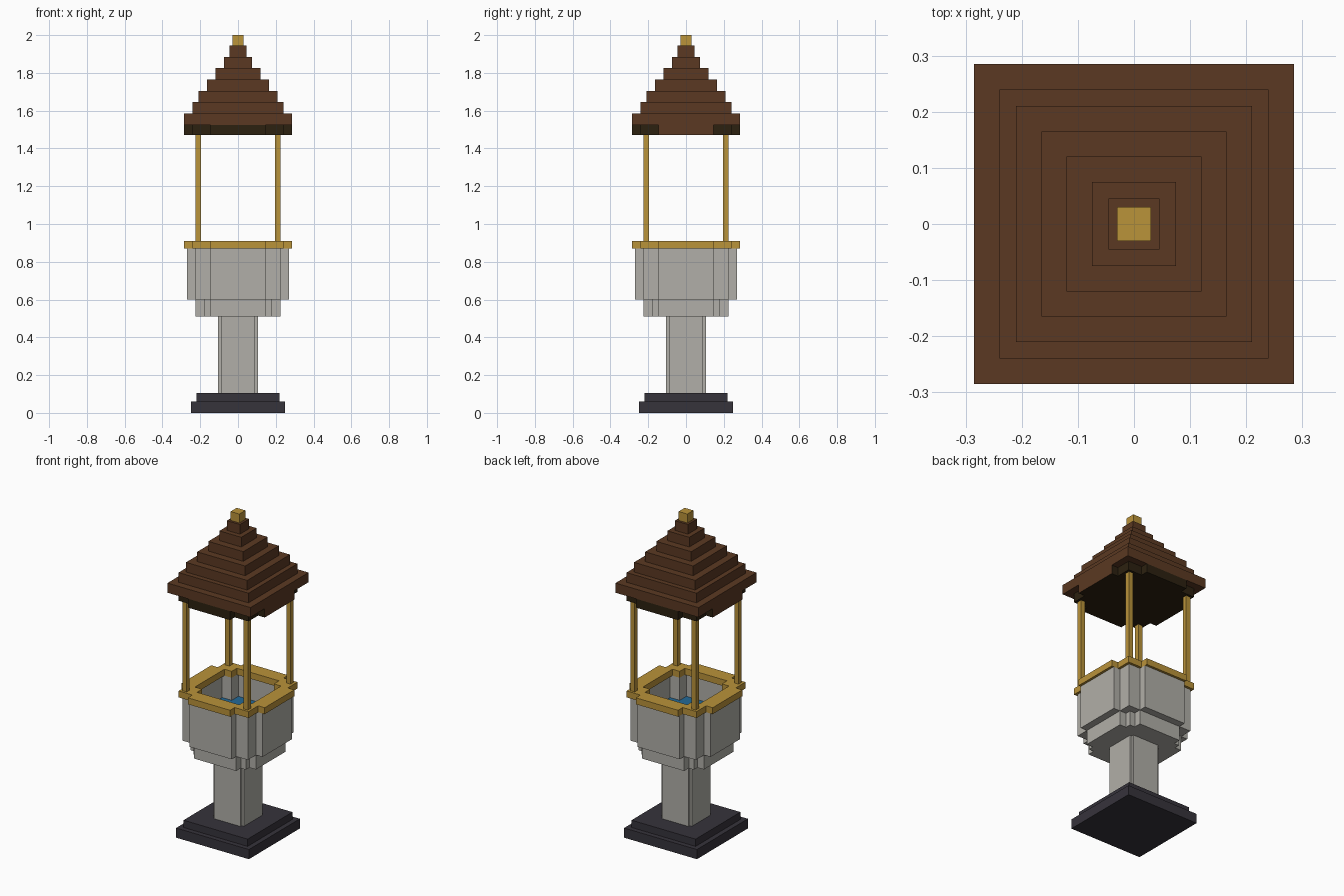
import bpy
import bmesh
from mathutils import Matrix

cube = bpy.data.objects.get("Cube")
if cube:
    bpy.data.objects.remove(cube, do_unlink=True)


def material(name, srgb):
    lin = [((v / 255 + 0.055) / 1.055) ** 2.4 for v in srgb] + [1.0]
    m = bpy.data.materials.new(name)
    m.use_nodes = True
    m.diffuse_color = lin
    m.node_tree.nodes["Principled BSDF"].inputs["Base Color"].default_value = lin
    return m


STONE = material("grey stone", (177, 175, 168))
SLATE = material("dark slate", (54, 51, 59))
GOLD = material("golden wood", (186, 147, 58))
BROWN = material("brown shingle", (91, 57, 34))
DARK = material("dark timber", (44, 33, 16))
WATER = material("blue water", (35, 105, 150))


def finish(name, bm, *mats):
    bmesh.ops.recalc_face_normals(bm, faces=bm.faces)
    mesh = bpy.data.meshes.new(name)
    bm.to_mesh(mesh)
    bm.free()
    for m in mats:
        mesh.materials.append(m)
    obj = bpy.data.objects.new(name, mesh)
    bpy.context.collection.objects.link(obj)
    return obj


def add_box(bm, x0, x1, y0, y1, z0, z1):
    mat = Matrix.Translation(((x0 + x1) / 2, (y0 + y1) / 2, (z0 + z1) / 2))
    mat = mat @ Matrix.Diagonal((x1 - x0, y1 - y0, z1 - z0, 1))
    bmesh.ops.create_cube(bm, size=1, matrix=mat)


def slab(name, half, z0, z1, mat):
    """Square slab centred on the axis."""
    bm = bmesh.new()
    add_box(bm, -half, half, -half, half, z0, z1)
    return finish(name, bm, mat)


def stepped_block(name, reach, arm, corner, z0, z1, *mats):
    """Solid with four flat arms and square stepped corners."""
    quarter = [(reach, -arm), (reach, arm)]
    if corner > arm:
        quarter += [(corner, arm), (corner, corner), (arm, corner)]
    else:
        quarter += [(arm, arm)]
    points = []
    for _ in range(4):
        points += quarter
        quarter = [(-y, x) for x, y in quarter]
    bm = bmesh.new()
    base = bm.faces.new([bm.verts.new((x, y, z0)) for x, y in points])
    top = bmesh.ops.extrude_face_region(bm, geom=[base])["geom"]
    bmesh.ops.translate(bm, vec=(0, 0, z1 - z0),
                        verts=[v for v in top if isinstance(v, bmesh.types.BMVert)])
    return finish(name, bm, *mats)


def stepped_ring(name, outer, inner, arm, corner, z0, z1, mat):
    """Open wall of four side slabs joined by four corner blocks."""
    bm = bmesh.new()
    for s in (-1, 1):
        lo, hi = sorted((s * inner, s * outer))
        add_box(bm, lo, hi, -arm, arm, z0, z1)
        add_box(bm, -arm, arm, lo, hi, z0, z1)
        for t in (-1, 1):
            add_box(bm, *sorted((s * arm, s * corner)),
                    *sorted((t * arm, t * corner)), z0, z1)
    return finish(name, bm, mat)


# Plinth and stem
slab("lower_plinth", 0.25, 0, 0.06, SLATE)
slab("upper_plinth", 0.22, 0.06, 0.105, SLATE)
stepped_block("stem", 0.105, 0.09, 0.09, 0.105, 0.51, STONE)

# Basin with water and wooden rim
stepped_block("basin_floor", 0.225, 0.145, 0.18, 0.51, 0.602, STONE)
stepped_ring("basin_wall", 0.27, 0.21, 0.145, 0.225, 0.6, 0.87, STONE)
stepped_block("water", 0.215, 0.15, 0.15, 0.603, 0.73, WATER)
stepped_ring("rim", 0.285, 0.195, 0.145, 0.24, 0.87, 0.91, GOLD)

# Posts
for side, sx in (("right", -1), ("left", 1)):
    for end, sy in (("front", -1), ("back", 1)):
        bm = bmesh.new()
        x, y, r = sx * 0.21, sy * 0.21, 0.015
        add_box(bm, x - r, x + r, y - r, y + r, 0.91, 1.475)
        finish(f"{end}_{side}_post", bm, GOLD)

# Eaves: dark timber, with brown ends on the left and right
eaves = stepped_block("eaves", 0.285, 0.145, 0.24, 1.47, 1.525, DARK, BROWN)
for face in eaves.data.polygons:
    if abs(face.center.x) > 0.28:
        face.material_index = 1

# Stepped roof and finial
slab("roof_tier_1", 0.285, 1.525, 1.585, BROWN)
z = 1.585
for i, half in enumerate((0.24, 0.21, 0.165, 0.12, 0.075, 0.045)):
    slab(f"roof_tier_{i + 2}", half, z, z + 0.06, BROWN)
    z += 0.06
slab("finial", 0.03, z, 2.0, GOLD)
